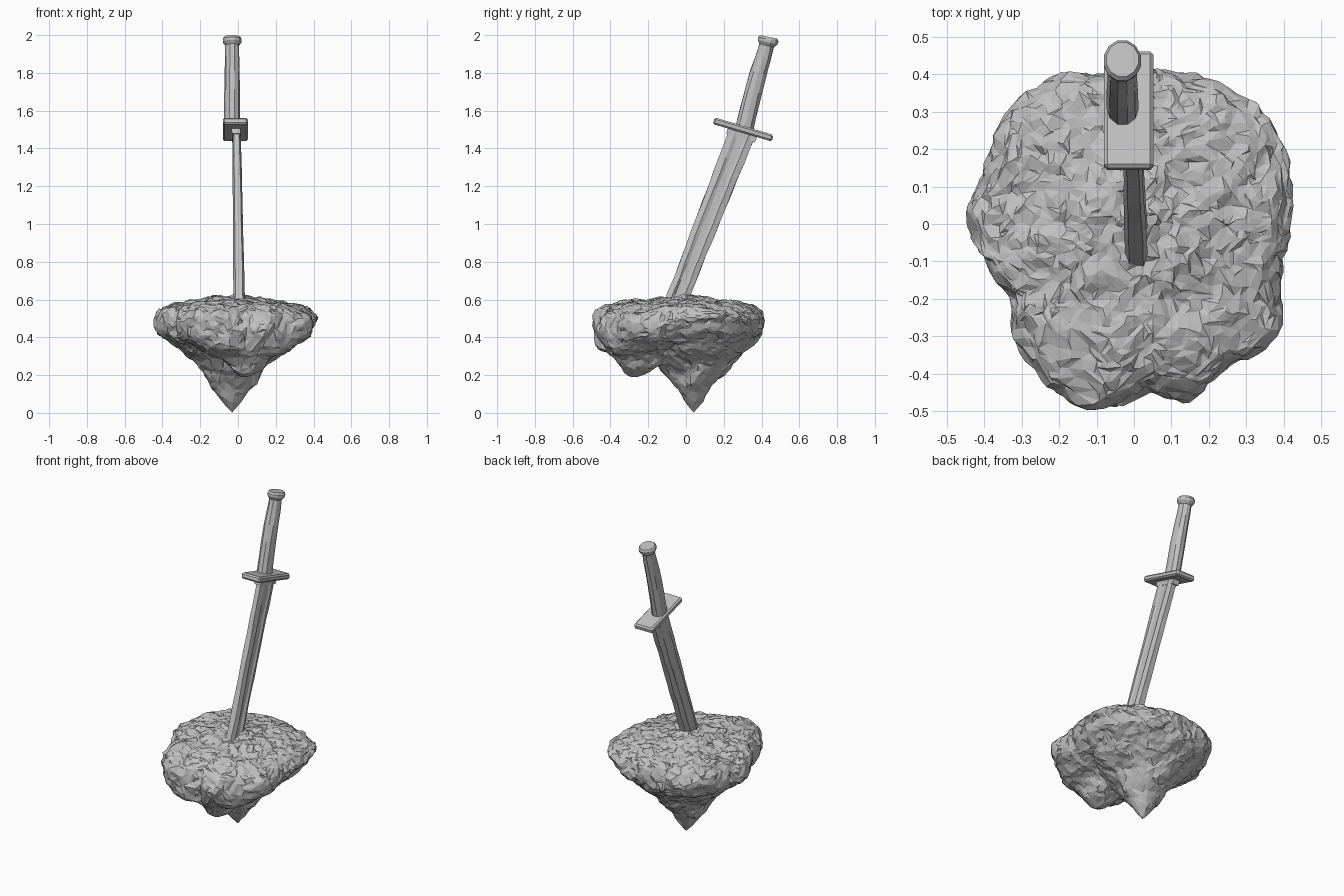
import bpy, bmesh, math, random
from mathutils import Vector, noise

if "Cube" in bpy.data.objects:
    bpy.data.objects.remove(bpy.data.objects["Cube"])

random.seed(4)
grey = bpy.data.materials.new("stone grey")
grey.diffuse_color = (0.53, 0.53, 0.53, 1)
grey.use_nodes = True
grey.node_tree.nodes["Principled BSDF"].inputs["Base Color"].default_value = grey.diffuse_color


def finish(bm, name):
    bmesh.ops.recalc_face_normals(bm, faces=bm.faces[:])
    me = bpy.data.meshes.new(name)
    bm.to_mesh(me)
    bm.free()
    me.materials.append(grey)
    ob = bpy.data.objects.new(name, me)
    bpy.context.collection.objects.link(ob)
    return ob


def interp(table, x):
    for (a, p), (b, q) in zip(table, table[1:]):
        if x <= b:
            return p + (q - p) * max(0, (x - a) / (b - a))
    return table[-1][1]


# Rock: sphere remapped to a rough slab with two hanging spikes
rim = [(.43, .05), (.38, .25), (.27, .36), (.08, .405), (-.10, .405), (-.25, .375),
       (-.355, .27), (-.41, .13), (-.425, -.08), (-.325, -.20), (-.305, -.34),
       (-.24, -.435), (-.10, -.505), (.03, -.445), (.13, -.46), (.27, -.375),
       (.38, -.30), (.39, -.10)]
polar = sorted((math.atan2(y, x) % math.tau, math.hypot(x, y)) for x, y in rim)
polar = ([(polar[-1][0] - math.tau, polar[-1][1])] + polar
         + [(polar[0][0] + math.tau, polar[0][1])])
top_prof = [(0, .612), (.3, .61), (.6, .585), (.85, .562), (1, .535)]
spike_a = [(0, 0), (.05, .06), (.1, .13), (.145, .20), (.21, .275), (.3, .35),
           (.4, .42), (.48, .50)]
spike_b = [(0, .185), (.06, .22), (.11, .29), (.18, .33), (.26, .38), (.35, .47), (.5, .6)]
A, B = (-.03, .04), (.04, -.27)


def lower(x, y):
    dy = y - B[1]
    return min(interp(spike_a, math.hypot(x - A[0], y - A[1])),
               interp(spike_b, math.hypot((x - B[0]) * .8, dy * (.6 if dy > 0 else 1))))


bm = bmesh.new()
bmesh.ops.create_icosphere(bm, subdivisions=6, radius=1)
EDGE = .11
for v in bm.verts:
    n = v.co.normalized()
    e = math.asin(max(-1, min(1, n.z))) / (math.pi / 2)
    th = math.atan2(n.y, n.x) % math.tau
    u = 1 - max(0, (abs(e) - EDGE) / (1 - EDGE))
    r = interp(polar, th) * u
    x, y = r * math.cos(th), r * math.sin(th)
    if e < -EDGE:
        x, y = x + A[0] * (1 - u), y + A[1] * (1 - u)
    zt = interp(top_prof, u) - .03 * x
    zb = min(lower(x, y), zt - .04)
    if e > EDGE:
        z = zt
    elif e < -EDGE:
        z = zb
    else:
        t = (e + EDGE) / (2 * EDGE)
        z = zb + (zt - zb) * t
    # Round the slab's top and bottom edges inward
    if u > .9:
        t = (z - zb) / (zt - zb)
        pull = 1 - .05 * (2 * t - 1) ** 2 * (u - .9) / .1
        x, y = x * pull, y * pull
    p = Vector((x, y, z))
    # Broad lumps plus fine chips, calmer underneath
    amount = min(1, z / .12)
    fine = amount * (1 if e > -EDGE else .7)
    p += noise.noise_vector(p * 9) * .02 * amount
    p += noise.noise_vector(p * 26 + Vector((3, 7, 1))) * .012 * fine
    p += Vector([random.uniform(-1, 1) for _ in range(3)]) * .003 * fine
    p.z = max(p.z, 0)
    v.co = p
rock = finish(bm, "floating_rock")
dec = rock.modifiers.new("coarse facets", 'DECIMATE')
dec.ratio = .3


def loft(name, section, stations, wobble=0):
    """Skin a section along (x, y, z, half width, half thickness, tilt) stations."""
    bm = bmesh.new()
    rings = []
    for cx, cy, cz, w, t, deg in stations:
        a = math.radians(deg)
        ring = []
        for s, q in section:
            k = random.uniform(-wobble, wobble)
            s2, q2 = w * s + k, t * q + k * .3
            ring.append(bm.verts.new((cx + q2, cy + s2 * math.cos(a),
                                      cz - s2 * math.sin(a))))
        rings.append(ring)
    n = len(section)
    for r0, r1 in zip(rings, rings[1:]):
        for i in range(n):
            bm.faces.new((r0[i], r0[(i + 1) % n], r1[(i + 1) % n], r1[i]))
    bm.faces.new(rings[0])
    bm.faces.new(rings[-1])
    return finish(bm, name)


def ngon(n):
    return [(math.cos(math.tau * (i + .5) / n), math.sin(math.tau * (i + .5) / n))
            for i in range(n)]


# Blade with a worn central groove
half = [(-1, .65), (-.5, 1), (-.25, .7), (.25, .7), (.5, 1), (1, .65)]
blade_sec = half + [(s, -q) for s, q in reversed(half)]
blade = []
for i in range(13):
    f = i / 12
    blade.append((.007 - .015 * f, -.073 + .378 * f, .54 + .96 * f,
                  .056 + .014 * f, .031 - .009 * f, 21))
loft("blade", blade_sec, blade, .003)

# Collar under the guard
box = [(-1, 1), (1, 1), (1, -1), (-1, -1)]
loft("blade_collar", box, [(-.010, .288, 1.455, .080, .022, 17),
                           (-.012, .305, 1.50, .080, .024, 17)])

# Rectangular cross guard with bevelled edges
guard = loft("cross_guard", box, [(-.014, .298, 1.483, .164, .066, 16.5),
                                  (-.014, .307, 1.518, .162, .066, 16.5)])
bev = guard.modifiers.new("worn edges", 'BEVEL')
bev.width = .009
bev.segments = 1

# Slightly curved grip
loft("grip", ngon(10), [(-.030, .310, 1.51, .050, .043, 15),
                        (-.031, .332, 1.60, .049, .042, 14),
                        (-.031, .357, 1.70, .049, .042, 15),
                        (-.031, .384, 1.80, .047, .040, 16),
                        (-.031, .409, 1.88, .043, .038, 17),
                        (-.031, .431, 1.96, .040, .036, 17)], .002)

# Flared pommel cap
loft("pommel", ngon(12), [(-.031, .427, 1.945, .041, .037, 14),
                          (-.031, .432, 1.962, .055, .050, 14),
                          (-.031, .436, 1.978, .057, .051, 13),
                          (-.031, .439, 1.990, .048, .044, 12)])
